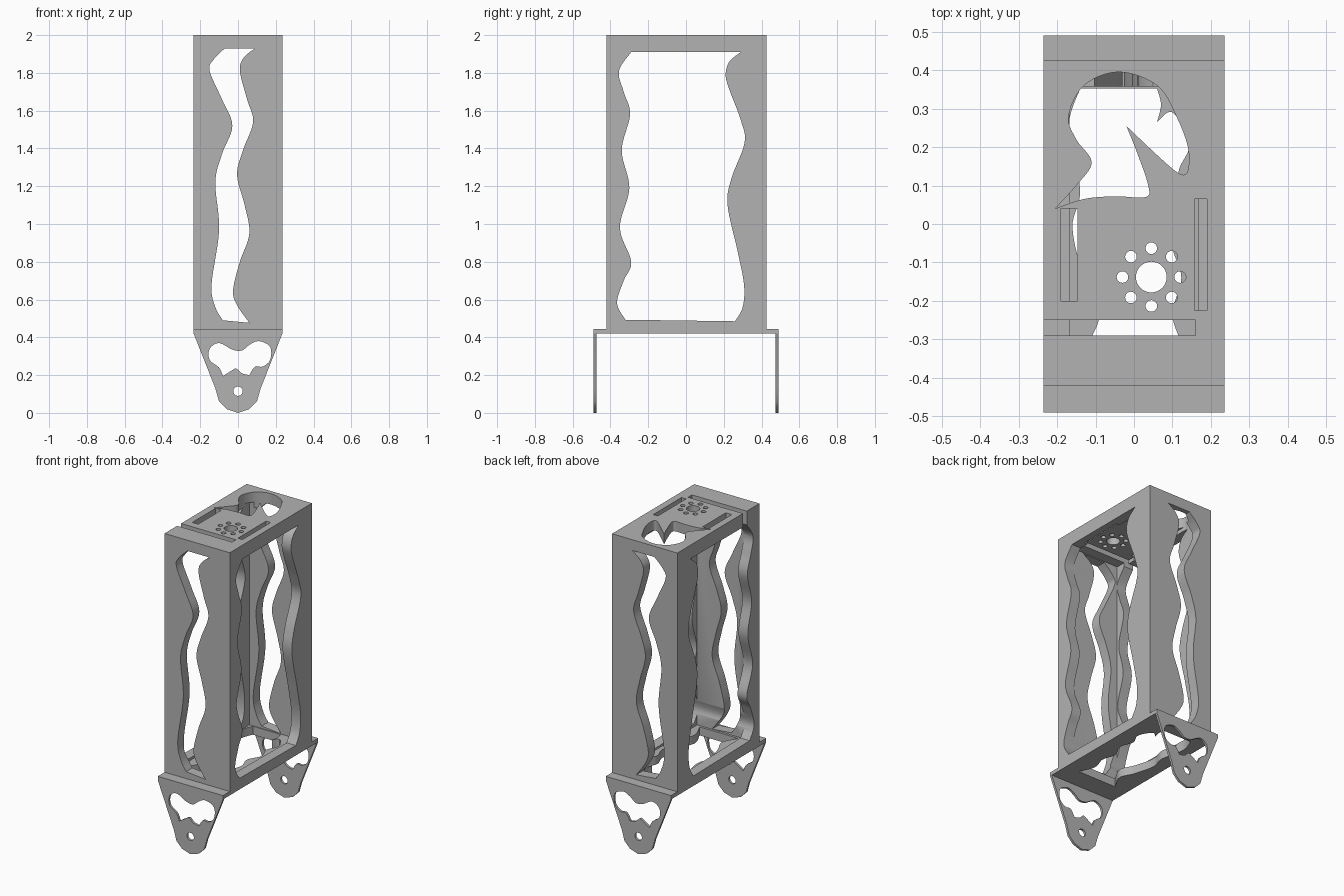
import bpy
import bmesh
from math import sin, cos, pi

if "Cube" in bpy.data.objects:
    bpy.data.objects.remove(bpy.data.objects["Cube"], do_unlink=True)

grey = bpy.data.materials.new("plain grey")
grey.use_nodes = True
grey.diffuse_color = (0.45, 0.45, 0.45, 1)
grey.node_tree.nodes["Principled BSDF"].inputs["Base Color"].default_value = grey.diffuse_color


def rectangle(u0, u1, v0, v1):
    return [(u0, v0), (u1, v0), (u1, v1), (u0, v1)]


def circle(u, v, radius, sides=32):
    return [(u + radius * cos(2 * pi * i / sides), v + radius * sin(2 * pi * i / sides))
            for i in range(sides)]


def wavy(*strands, steps=7):
    """Closed outline from smooth strands, in hundredths; strand ends are sharp corners."""
    outline = []
    for strand in strands:
        padded = [strand[0]] + list(strand) + [strand[-1]]
        for a, b, c, d in zip(padded, padded[1:], padded[2:], padded[3:]):
            for i in range(steps):
                t = i / steps
                outline.append(tuple(
                    (2 * q + (r - p) * t + (2 * p - 5 * q + 4 * r - s) * t * t
                     + (3 * q - p - 3 * r + s) * t ** 3) / 200
                    for p, q, r, s in zip(a, b, c, d)))
        outline.append((strand[-1][0] / 100, strand[-1][1] / 100))
    # drop doubled points where strands meet
    return [p for i, p in enumerate(outline)
            if abs(p[0] - outline[i - 1][0]) + abs(p[1] - outline[i - 1][1]) > 0.0001]


def prism(name, outline, axis, low, high):
    """Extrude a flat outline along one axis."""
    place = {"x": lambda u, v, d: (d, u, v),
             "y": lambda u, v, d: (u, d, v),
             "z": lambda u, v, d: (u, v, d)}[axis]
    bm = bmesh.new()
    face = bm.faces.new([bm.verts.new(place(u, v, low)) for u, v in outline])
    grown = bmesh.ops.extrude_face_region(bm, geom=[face])["geom"]
    moved = [g for g in grown if isinstance(g, bmesh.types.BMVert)]
    bmesh.ops.translate(bm, verts=moved, vec=place(0, 0, high - low))
    bmesh.ops.recalc_face_normals(bm, faces=bm.faces)
    mesh = bpy.data.meshes.new(name)
    bm.to_mesh(mesh)
    bm.free()
    mesh.materials.append(grey)
    obj = bpy.data.objects.new(name, mesh)
    bpy.context.collection.objects.link(obj)
    return obj


def cut(target, outline, axis, low, high):
    """Remove a prism from the target."""
    cutter = prism("cutter", outline, axis, low, high)
    cutter.hide_render = True
    modifier = target.modifiers.new("cut", "BOOLEAN")
    modifier.operation = "DIFFERENCE"
    modifier.solver = "EXACT"
    modifier.object = cutter
    bpy.context.view_layer.objects.active = target
    bpy.ops.object.modifier_apply(modifier=modifier.name)
    bpy.data.objects.remove(cutter, do_unlink=True)


def finish(obj):
    bpy.ops.object.select_all(action="DESELECT")
    obj.select_set(True)
    bpy.context.view_layer.objects.active = obj
    bpy.ops.object.shade_smooth_by_angle(angle=pi / 6)


# Outlines of the openings
front_opening = wavy(
    [(-7, 193), (-13, 187), (-15, 181), (-8.5, 166), (-3, 152), (-8.5, 137), (-12, 122),
     (-10, 97), (-14, 68), (-12, 56), (-8, 49)],
    [(6, 47.7), (-0.5, 57), (-2.6, 65), (1, 80), (6, 95), (3.5, 110), (-0.5, 126),
     (2.6, 139), (8, 154), (4.8, 166), (1, 181), (3, 188), (9, 193)])
side_opening = wavy(
    [(-29, 191), (-35.5, 181), (-33, 170), (-29.6, 158), (-34, 139), (-30, 119), (-35, 98),
     (-29, 80), (-33, 70), (-36.5, 58), (-32, 49.3)],
    [(26, 48.5), (30, 56), (30.7, 68), (27, 87), (22, 110), (24, 124), (31, 143),
     (29, 155), (23, 171), (21, 179), (23, 186), (29, 191)])
top_opening = wavy(
    [(-20.5, 4), (-15, 10), (-11, 16), (-15, 22), (-17, 28), (-13, 36), (-4, 39.5),
     (6, 36), (11, 28), (14, 20), (14, 14), (12, 13), (7, 17), (-2, 25.5)],
    [(-2, 25.5), (1, 18), (3.7, 10), (3, 7), (-5, 7.2), (-13, 6.5), (-20.5, 4)])
floor_opening = wavy(
    [(-14, -34), (-9, -24), (-13, -14), (-16, -1), (-14, 9), (-17, 25), (-14, 35.2)],
    [(6, 35.2), (7, 31), (6, 26.5)],
    [(6, 26.5), (10, 29), (14.5, 21), (11.5, 13), (14, 4), (10, -5), (12.3, -14),
     (10, -24), (14, -34)])
bracket_opening = wavy(
    [(-8, 19.5), (-10, 24), (-15, 28), (-15, 34), (-10, 37), (-3, 33.5), (2, 33),
     (6, 36), (11, 38), (17, 35), (17, 28), (13, 24.5), (9, 24.5), (6, 20)],
    [(6, 20), (2, 21), (-1, 23.5), (-4, 22), (-8, 19.5)], steps=4)

# Hollow housing with openings through opposite walls
housing = prism("housing", rectangle(-0.235, 0.235, -0.42, 0.425), "z", 0.445, 2)
cut(housing, rectangle(-0.168, 0.168, -0.355, 0.357), "z", 0.475, 1.935)
cut(housing, front_opening, "y", -0.6, 0.6)
cut(housing, side_opening, "x", -0.6, 0.6)
cut(housing, floor_opening, "z", 0.3, 0.6)

# Top opening, slots and ring of round holes
cut(housing, top_opening, "z", 1.9, 2.1)
for slot in [(-0.19, -0.147, -0.2, 0.04), (0.157, 0.19, -0.225, 0.065),
             (-0.3, 0.16, -0.29, -0.25)]:
    cut(housing, rectangle(*slot), "z", 1.905, 2.1)
hub_x, hub_y = 0.045, -0.138
cut(housing, circle(hub_x, hub_y, 0.04), "z", 1.9, 2.1)
for x, y in circle(hub_x, hub_y, 0.075, 8):
    cut(housing, circle(x, y, 0.015, 20), "z", 1.9, 2.1)
finish(housing)

# Base plate with projecting flanges
base = prism("base_plate", rectangle(-0.235, 0.235, -0.49, 0.49), "z", 0.42, 0.445)
cut(base, floor_opening, "z", 0.3, 0.6)
finish(base)

# Hanging mounting brackets, front and back
half = [(0.235, 0.42), (0.12, 0.13), (0.1, 0.06), (0.06, 0.02)]
bracket_outline = half + [(0, 0)] + [(-u, v) for u, v in reversed(half)]
for name, low in [("front_bracket", -0.49), ("back_bracket", 0.475)]:
    bracket = prism(name, bracket_outline, "y", low, low + 0.015)
    cut(bracket, bracket_opening, "y", -0.6, 0.6)
    cut(bracket, circle(0, 0.115, 0.025), "y", -0.6, 0.6)
    finish(bracket)
